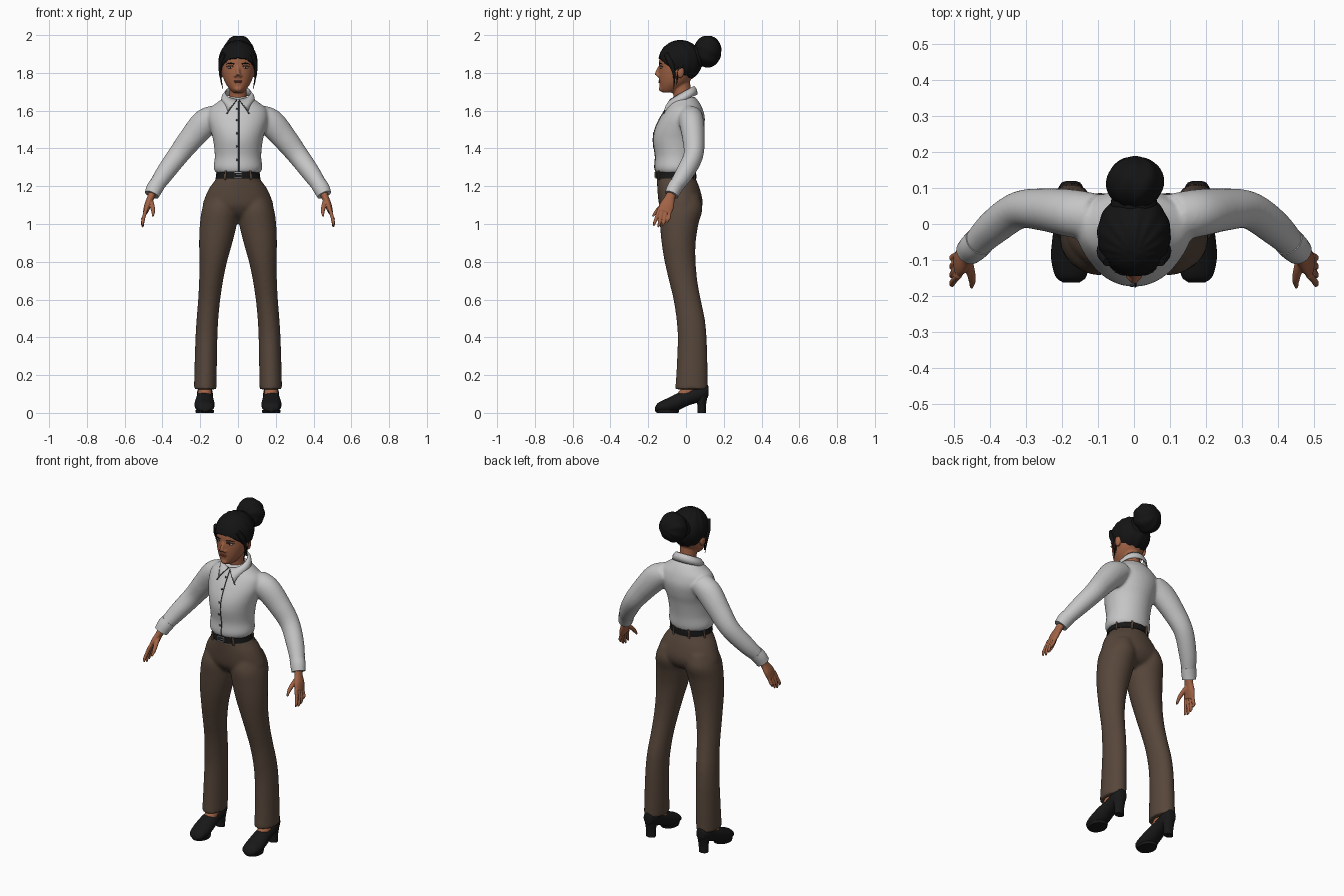
import bpy, bmesh, math
from mathutils import Vector, Matrix

def material(name, rgb):
    m = bpy.data.materials.new(name)
    m.diffuse_color = (*rgb, 1)
    return m

SHIRT = material("shirt_grey", (0.56, 0.56, 0.56))
TROUSER = material("brown_cloth", (0.095, 0.062, 0.043))
SKIN = material("skin", (0.36, 0.125, 0.06))
HAIR = material("hair_black", (0.007, 0.007, 0.007))
LEATHER = material("black_leather", (0.009, 0.009, 0.009))
TRIM = material("dark_trim", (0.06, 0.06, 0.065))
METAL = material("buckle_metal", (0.35, 0.35, 0.35))
LIP = material("lip", (0.22, 0.06, 0.04))
EYE = material("eye_white", (0.42, 0.38, 0.36))

X, Y, Z = Vector((1, 0, 0)), Vector((0, 1, 0)), Vector((0, 0, 1))

def spline(rows, n=6):
    """Catmull-Rom resampling of (x, y, z, ra, rb) rows."""
    r = [Vector(p) for p in rows]
    r = [r[0] * 2 - r[1]] + r + [r[-1] * 2 - r[-2]]
    out = []
    for i in range(1, len(r) - 2):
        p0, p1, p2, p3 = r[i - 1:i + 3]
        for k in range(n):
            t = k / n
            out.append((p1 * 2 + (p2 - p0) * t + (p0 * 2 - p1 * 5 + p2 * 4 - p3) * t * t
                        + (p1 * 3 - p0 - p2 * 3 + p3) * t ** 3) * 0.5)
    return out + [r[-2]]

def loft(bm, rows, axes=None, seg=28, side=1, n=6):
    """Closed tube of elliptical rings, in fixed planes or following the path."""
    pts = spline(rows, n)
    pos = [Vector((p[0] * side, p[1], p[2])) for p in pts]
    rings = []
    for i, p in enumerate(pts):
        if axes:
            a, b = axes
        else:
            t = (pos[min(i + 1, len(pos) - 1)] - pos[max(i - 1, 0)]).normalized()
            a = t.cross(Y).normalized()
            b = a.cross(t)
        ra, rb = max(p[3], 0.001), max(p[4], 0.001)
        rings.append([bm.verts.new(pos[i] + a * ra * math.cos(u) + b * rb * math.sin(u))
                      for u in (2 * math.pi * k / seg for k in range(seg))])
    for q, r in zip(rings, rings[1:]):
        for k in range(seg):
            j = (k + 1) % seg
            bm.faces.new((q[k], q[j], r[j], r[k]))
    bm.faces.new(rings[0])
    bm.faces.new(rings[-1])

def stack(bm, rows, seg=36, side=1):
    """Upright loft from (z, x_left, x_right, y_front, y_back) rows."""
    conv = [((a + b) / 2, (f + k) / 2, z, (b - a) / 2, (k - f) / 2) for z, a, b, f, k in rows]
    loft(bm, conv, (X, Y), seg, side)
    return conv

def ball(bm, c, r, u=24, v=16):
    m = Matrix.Translation(c) @ Matrix.Diagonal((*r, 1))
    return bmesh.ops.create_uvsphere(bm, u_segments=u, v_segments=v, radius=1, matrix=m)["verts"]

def box(bm, c, s):
    bmesh.ops.create_cube(bm, size=1, matrix=Matrix.Translation(c) @ Matrix.Diagonal((*s, 1)))

def finish(bm, name, mat, voxel=None, relax=4):
    bmesh.ops.recalc_face_normals(bm, faces=bm.faces[:])
    me = bpy.data.meshes.new(name)
    bm.to_mesh(me)
    bm.free()
    me.materials.append(mat)
    me.shade_smooth()
    me.set_sharp_from_angle(angle=math.radians(50))
    ob = bpy.data.objects.new(name, me)
    bpy.context.collection.objects.link(ob)
    if voxel:  # fuse overlapping forms into one soft surface
        rm = ob.modifiers.new("fuse", 'REMESH')
        rm.mode, rm.voxel_size, rm.use_smooth_shade = 'VOXEL', voxel, True
        sm = ob.modifiers.new("relax", 'SMOOTH')
        sm.factor, sm.iterations = 0.5, relax
    return ob

# Trousers: pelvis and two flared legs
bm = bmesh.new()
stack(bm, [(1.268, -.104, .104, -.152, .042), (1.24, -.115, .115, -.154, .052), (1.19, -.152, .152, -.152, .072),
           (1.13, -.179, .179, -.147, .087), (1.09, -.187, .187, -.138, .085), (1.05, -.165, .165, -.11, .06),
           (1.025, -.1, .1, -.07, .01)])
for s in (1, -1):
    stack(bm, [(1.15, .02, .16, -.12, .07), (1.08, 0, .19, -.141, .087), (1.0, .006, .202, -.138, .066),
               (.9, .03, .206, -.129, .051), (.8, .058, .204, -.113, .051), (.7, .079, .206, -.09, .06),
               (.6, .094, .211, -.066, .078), (.5, .104, .219, -.051, .099), (.4, .109, .225, -.044, .109),
               (.25, .112, .23, -.049, .114), (.125, .114, .233, -.057, .116)], side=s)
finish(bm, "trousers", TROUSER, 0.009, 5)

# Shirt: torso and sleeves
bm = bmesh.new()
torso = stack(bm, [(1.272, -.119, .119, -.158, .05), (1.30, -.129, .129, -.166, .057), (1.36, -.123, .123, -.163, .062),
                   (1.44, -.131, .131, -.174, .077), (1.50, -.146, .146, -.165, .093), (1.56, -.16, .16, -.138, .1),
                   (1.61, -.15, .15, -.108, .088), (1.645, -.108, .108, -.085, .07), (1.672, -.072, .072, -.068, .048)])
for s in (1, -1):
    loft(bm, [(.11, .02, 1.575, .06, .065), (.175, .03, 1.535, .073, .066), (.25, .04, 1.45, .065, .059),
              (.32, .038, 1.36, .056, .052), (.39, -.01, 1.265, .049, .048), (.447, -.067, 1.18, .038, .036)], side=s)
finish(bm, "shirt", SHIRT, 0.008, 5)

# Cuffs
bm = bmesh.new()
for s in (1, -1):
    loft(bm, [(.428, -.048, 1.21, .043, .041), (.443, -.063, 1.185, .043, .04), (.457, -.077, 1.155, .039, .037)], side=s)
finish(bm, "cuffs", SHIRT)

# Collar: folded band, low in front with two pointed tips, plus its dark edging
bm, edge = bmesh.new(), bmesh.new()
for s in (1, -1):
    rows, N = [], 24
    for i in range(N + 1):
        t = 0.06 + (math.pi - 0.06) * i / N
        zt = 1.66 + .035 * (1 - math.cos(t))
        top = Vector((.066 * math.sin(t), -.02 - .062 * math.cos(t), zt))
        low = Vector((.088 * math.sin(t), -.022 - .08 * math.cos(t), zt - .045))
        low = low.lerp(Vector((.064, -.118, 1.582)), max(0, 1 - t / 1.1))
        mid = top.lerp(low, .5) + Vector((math.sin(t), -math.cos(t), .3)) * .006
        rows.append([Vector((p.x * s, p.y, p.z)) for p in (top, mid, low)])
    verts = [[bm.verts.new(p) for p in r] for r in rows]
    for a, b in zip(verts, verts[1:]):
        for k in (0, 1):
            bm.faces.new((a[k], a[k + 1], b[k + 1], b[k]))
    loft(edge, [(*r[2], .003, .003) for r in rows[:14]], seg=6, n=2)
    loft(edge, [(*rows[0][0], .003, .003), (*rows[0][1], .003, .003), (*rows[0][2], .003, .003)], seg=6, n=2)
bmesh.ops.remove_doubles(bm, verts=bm.verts[:], dist=0.0005)
ob = finish(bm, "collar", SHIRT)
sol = ob.modifiers.new("thickness", 'SOLIDIFY')
sol.thickness, sol.offset = 0.006, 0

# Placket line and buttons share the edging colour
front = [p for p in spline(torso) if p[2] < 1.65]
loft(edge, [(.004, p[1] - p[4], p[2], .0028, .0028) for p in front], seg=6, n=1)
for z in (1.34, 1.41, 1.48, 1.55, 1.61):
    p = min(front, key=lambda q: abs(q[2] - z))
    ball(edge, (-.006, p[1] - p[4], z), (.006, .004, .006), 10, 6)
finish(edge, "shirt_edging_and_buttons", TRIM)

# Belt, loops and buckle
bm = bmesh.new()
loft(bm, [(0, -.0535, 1.242, .119, .108), (0, -.0535, 1.26, .115, .108), (0, -.0545, 1.279, .112, .107)], (X, Y), 40)
finish(bm, "belt", LEATHER)
bm = bmesh.new()
for deg in (20, 65, 115, 160, 235, 305):
    c, d = math.cos(math.radians(deg)), math.sin(math.radians(deg))
    loft(bm, [(.121 * c, -.0535 + .11 * d, 1.232, .006, .005), (.114 * c, -.0535 + .11 * d, 1.284, .006, .005)], (X, Y), 8)
finish(bm, "belt_loops", TROUSER)
bm = bmesh.new()
for s in (1, -1):
    box(bm, (0, -.164, 1.26 + s * .013), (.044, .007, .004))
    box(bm, (s * .02, -.164, 1.26), (.004, .007, .03))
box(bm, (.004, -.164, 1.26), (.03, .006, .003))
finish(bm, "belt_buckle", METAL)

# Hands: palm, four fingers, thumb
bm = bmesh.new()
for s in (1, -1):
    loft(bm, [(.448, -.068, 1.18, .024, .026), (.462, -.085, 1.14, .019, .027), (.478, -.1, 1.1, .018, .038),
              (.489, -.114, 1.065, .014, .038)], seg=20, side=s)
    for i, drop in enumerate((.0, -.008, .0, .018)):
        y = -.142 + .019 * i
        loft(bm, [(.486, y, 1.08, .01, .01), (.499, y - .014 + .003 * i, 1.035, .0095, .0095),
                  (.505, y - .024 + .005 * i, 1.008 + drop, .0085, .0085),
                  (.503, y - .03 + .005 * i, .99 + drop, .004, .004)], seg=10, side=s)
    loft(bm, [(.465, -.09, 1.13, .014, .014), (.454, -.13, 1.095, .013, .012), (.449, -.157, 1.066, .01, .01),
              (.451, -.176, 1.04, .005, .005)], seg=10, side=s)
finish(bm, "hands", SKIN, 0.0035, 2)

# Head with neck, nose, ears, brow ridge and chin
bm = bmesh.new()
stack(bm, [(1.695, -.024, .024, -.124, -.06), (1.712, -.043, .043, -.136, -.03), (1.745, -.066, .066, -.141, .01),
           (1.785, -.081, .081, -.144, .04), (1.83, -.09, .09, -.143, .06), (1.88, -.091, .091, -.139, .062),
           (1.93, -.074, .074, -.11, .05), (1.955, -.04, .04, -.07, .02)])
loft(bm, [(0, -.012, 1.62, .05, .05), (0, -.02, 1.69, .046, .048), (0, -.03, 1.77, .046, .05)], (X, Y))
loft(bm, [(0, -.135, 1.84, .009, .009), (0, -.149, 1.81, .01, .011), (0, -.155, 1.788, .013, .012)], (X, Y), 14)
for s in (1, -1):
    ball(bm, (s * .013, -.146, 1.785), (.009, .011, .008), 12, 8)
    ball(bm, (s * .09, -.03, 1.805), (.012, .021, .033))
ball(bm, (0, -.13, 1.715), (.022, .014, .015))
finish(bm, "head_and_neck", SKIN, 0.005, 3)

# Face details
bm, dark = bmesh.new(), bmesh.new()
for s in (1, -1):
    ball(bm, (s * .041, -.131, 1.828), (.015, .006, .006))
    ball(dark, (s * .041, -.135, 1.828), (.005, .004, .0055), 12, 8)
    for dz, r, dy in ((.007, .002, 0), (.02, .003, .002)):  # lash line and brow
        loft(dark, [(.02, -.139 - dy, 1.827 + dz, r, r), (.04, -.1355 - dy, 1.831 + dz, r, r),
                    (.062, -.122 - dy, 1.826 + dz, .001, .001)], seg=6, side=s)
finish(bm, "eyes", EYE)
finish(dark, "irises_and_brows", HAIR)
bm = bmesh.new()
ball(bm, (0, -.139, 1.757), (.022, .008, .004))
ball(bm, (0, -.138, 1.75), (.018, .008, .005))
finish(bm, "lips", LIP)

# Hair cap: tucked under the skin below a slanted hairline
bm = bmesh.new()
c = Vector((0, -.03, 1.863))
for v in ball(bm, c, (.102, .116, .11), 72, 56):
    d = v.co - c
    if v.co.z > 1.872 - (v.co.y + .14) * .68 - .25 * max(0, abs(v.co.x) - .05):
        d *= 1 + .012 * math.sin(18 * math.atan2(d.x, d.y + .06))
    else:
        d *= .8
    v.co = c + d
finish(bm, "hair_cap", HAIR)

# Bun with twisted ridges
bm = bmesh.new()
c = Vector((.003, .115, 1.914))
for v in ball(bm, c, (.08, .072, .084), 48, 32):
    d = v.co - c
    v.co = c + d * (1 + .025 * math.sin(7 * math.atan2(d.z, d.x) + 45 * d.y))
ball(bm, (0, .055, 1.885), (.065, .05, .065))
finish(bm, "hair_bun", HAIR)

# Loose locks beside the face
bm = bmesh.new()
for s in (1, -1):
    loft(bm, [(.072, -.105, 1.9, .014, .014), (.09, -.082, 1.855, .012, .016), (.095, -.066, 1.81, .007, .009),
              (.09, -.062, 1.765, .004, .005), (.08, -.066, 1.715, .0015, .0015)], seg=10, side=s)
    loft(bm, [(.088, -.02, 1.85, .014, .02), (.094, -.04, 1.81, .006, .007), (.088, -.05, 1.74, .002, .002)],
         seg=10, side=s)
finish(bm, "hair_locks", HAIR)

# Ankles
bm = bmesh.new()
for s in (1, -1):
    loft(bm, [(.175, .04, .22, .036, .04), (.175, .03, .15, .034, .04), (.175, .005, .11, .036, .045),
              (.175, -.015, .08, .035, .04)], (X, Y), side=s)
finish(bm, "ankles", SKIN)

# Shoes: upper along y, with a block heel
bm = bmesh.new()
for s in (1, -1):
    loft(bm, [(.174, -.163, .02, .022, .012), (.175, -.145, .029, .043, .026), (.177, -.095, .04, .053, .039),
              (.177, -.045, .058, .05, .046), (.176, .015, .082, .043, .042), (.175, .08, .105, .041, .045),
              (.175, .112, .114, .028, .036), (.175, .119, .116, .014, .022)], (X, Z), side=s)
    loft(bm, [(.175, .083, 0, .028, .022), (.175, .083, .04, .029, .023), (.175, .083, .1, .037, .033)], (X, Y), side=s)
    loft(bm, [(.176, -.098, 0, .047, .058), (.176, -.098, .014, .05, .062)], (X, Y), side=s)
finish(bm, "shoes", LEATHER)
